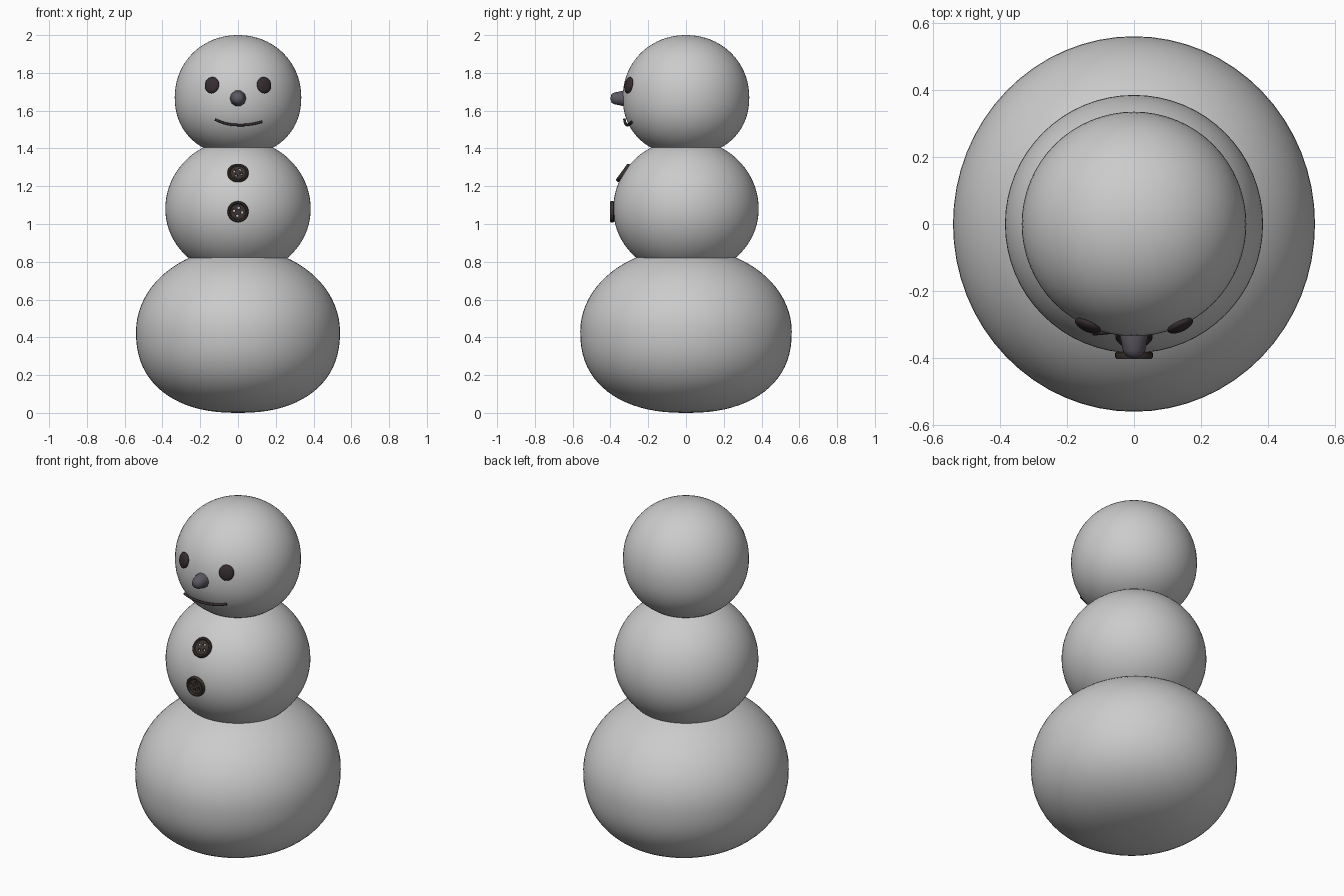
import bpy, bmesh, math
from mathutils import Matrix, Vector

if "Cube" in bpy.data.objects:
    bpy.data.objects.remove(bpy.data.objects["Cube"])


def material(name, rgb):
    m = bpy.data.materials.new(name)
    m.diffuse_color = (*rgb, 1)
    m.use_nodes = True
    m.node_tree.nodes["Principled BSDF"].inputs["Base Color"].default_value = m.diffuse_color
    return m


def make_object(name, bm, mat=None, smooth_angle=180):
    bmesh.ops.recalc_face_normals(bm, faces=bm.faces[:])
    me = bpy.data.meshes.new(name)
    bm.to_mesh(me)
    bm.free()
    ob = bpy.data.objects.new(name, me)
    bpy.context.collection.objects.link(ob)
    if mat:
        me.materials.append(mat)
    bpy.ops.object.select_all(action='DESELECT')
    ob.select_set(True)
    bpy.context.view_layer.objects.active = ob
    bpy.ops.object.shade_smooth_by_angle(angle=math.radians(smooth_angle))
    return ob


def lathe(profile, sides, sx=1.0, sy=1.0):
    """Spin (radius, height) points about z; the ends close at the axis."""
    bm = bmesh.new()
    vs = [bm.verts.new((r, 0, z)) for r, z in profile]
    es = [bm.edges.new(p) for p in zip(vs, vs[1:])]
    bmesh.ops.spin(bm, geom=vs + es, cent=(0, 0, 0), axis=(0, 0, 1),
                   angle=2 * math.pi, steps=sides)
    bmesh.ops.remove_doubles(bm, verts=bm.verts[:], dist=1e-5)
    bmesh.ops.scale(bm, vec=(sx, sy, 1), verts=bm.verts[:])
    return bm


def snowball(name, radius, zc, below, above, n_low, n_up, sy=1.0):
    """Rounded ball with separate lower and upper fullness."""
    prof = []
    steps = 40
    for i in range(steps + 1):
        a = -math.pi / 2 + math.pi * i / steps
        n, h = (n_low, below) if a < 0 else (n_up, above)
        c, s = max(math.cos(a), 0), math.sin(a)
        if i in (0, steps):
            c = 0
        prof.append((radius * c ** (2 / n),
                     zc + math.copysign(h * abs(s) ** (2 / n), s)))
    return make_object(name, lathe(prof, 64, 1, sy))


coal = material("coal", (0.035, 0.025, 0.03))
nose_grey = material("nose_grey", (0.11, 0.1, 0.125))
button_brown = material("button_brown", (0.045, 0.033, 0.028))

# Three stacked snowballs
snowball("lower_snowball", 0.54, 0.43, 0.43, 0.445, 2.3, 2.0, 0.56 / 0.54)
snowball("middle_snowball", 0.385, 1.08, 0.355, 0.37, 2.0, 2.0)
snowball("head", 0.335, 1.67, 0.31, 0.33, 2.15, 2.05)

# Eyes: flattened pebbles lying on the head
for side, label in ((-1, "left"), (1, "right")):
    bm = bmesh.new()
    bmesh.ops.create_uvsphere(bm, u_segments=24, v_segments=14, radius=1)
    pos = Vector((side * 0.138, -0.303, 1.735))
    normal = pos - Vector((0, 0, 1.67))
    turn = normal.to_track_quat('Z', 'Y').to_matrix().to_4x4()
    bm.transform(Matrix.Translation(pos) @ turn @
                 Matrix.Diagonal((0.041, 0.044, 0.017, 1)))
    make_object(label + "_eye", bm, coal)

# Nose: stubby rounded cone pointing forward
bm = lathe([(0, -0.06), (0.042, -0.05), (0.044, 0.0), (0.038, 0.025),
            (0.033, 0.05), (0.024, 0.066), (0, 0.073)], 10)
bm.transform(Matrix.Translation((0, -0.328, 1.665)) @
             Matrix.Rotation(math.pi / 2, 4, 'X'))
make_object("nose", bm, nose_grey, 60)

# Mouth: thin bent twig
cu = bpy.data.curves.new("mouth", 'CURVE')
cu.dimensions = '3D'
cu.bevel_depth = 0.007
cu.bevel_resolution = 3
cu.use_fill_caps = True
path = [(-0.122, -0.326, 1.553), (-0.07, -0.321, 1.533), (0, -0.311, 1.524),
        (0.07, -0.300, 1.528), (0.127, -0.286, 1.541)]
sp = cu.splines.new('BEZIER')
sp.bezier_points.add(len(path) - 1)
for p, co in zip(sp.bezier_points, path):
    p.co = co
    p.handle_left_type = p.handle_right_type = 'AUTO'
cu.materials.append(coal)
bpy.context.collection.objects.link(bpy.data.objects.new("mouth", cu))


# Buttons: rimmed discs with four thread holes
def button(name, pos, tilt, spin):
    mat = (Matrix.Translation(pos) @
           Matrix.Rotation(math.pi / 2 - tilt, 4, 'X') @
           Matrix.Rotation(spin, 4, 'Z'))
    bm = lathe([(0, -0.008), (0.05, -0.012), (0.056, -0.006), (0.056, 0.006),
                (0.052, 0.012), (0.045, 0.012), (0.040, 0.005), (0, 0.005)], 32)
    bm.transform(mat)
    ob = make_object(name, bm, button_brown, 35)
    bm = bmesh.new()
    for k in range(4):
        a = math.pi / 4 + k * math.pi / 2
        bmesh.ops.create_cone(
            bm, cap_ends=True, segments=12, radius1=0.007, radius2=0.007,
            depth=0.06, matrix=Matrix.Translation(
                (0.022 * math.cos(a), 0.022 * math.sin(a), 0)))
    bm.transform(mat)
    cutter = make_object(name + "_hole_cutter", bm, button_brown, 35)
    cutter.hide_render = True
    cutter.hide_set(True)
    mod = ob.modifiers.new("holes", 'BOOLEAN')
    mod.operation = 'DIFFERENCE'
    mod.object = cutter
    mod.solver = 'EXACT'


button("upper_button", (0, -0.331, 1.27), math.radians(36), 0.3)
button("lower_button", (0, -0.391, 1.065), math.radians(0), 0.6)
